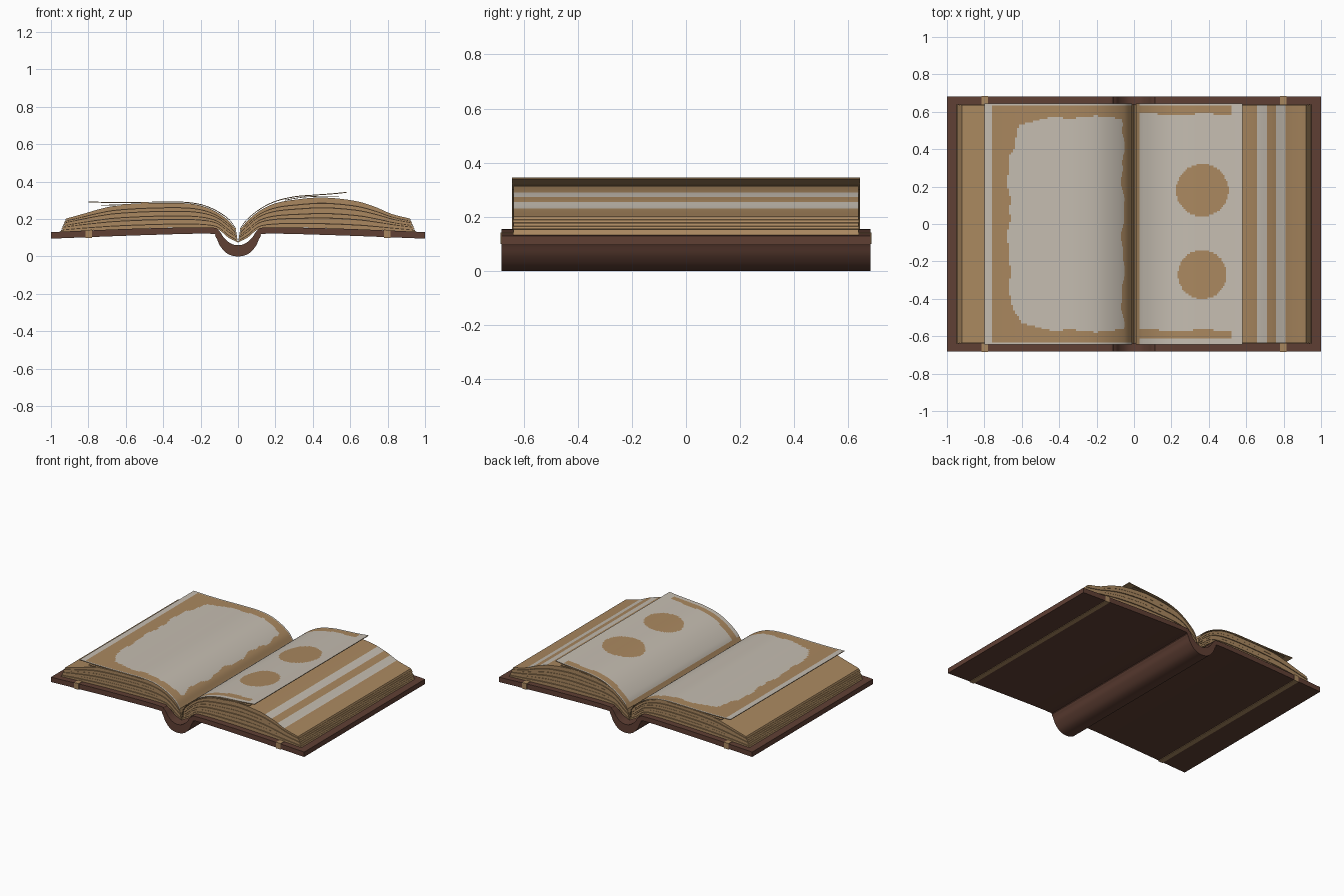
import bpy, bmesh, math
from mathutils import Vector

if "Cube" in bpy.data.objects:
    bpy.data.objects.remove(bpy.data.objects["Cube"])


def material(name, rgb):
    m = bpy.data.materials.new(name)
    m.diffuse_color = (*rgb, 1)
    m.use_nodes = True
    m.node_tree.nodes["Principled BSDF"].inputs["Base Color"].default_value = m.diffuse_color
    return m


LEATHER = material("brown leather", (0.115, 0.050, 0.034))
TAN = material("aged tan paper", (0.40, 0.245, 0.115))
PALE = material("pale paper", (0.56, 0.51, 0.44))
SHADOW = material("dark page gaps", (0.10, 0.060, 0.032))


def smooth(pts, n):
    """Catmull-Rom curve through x,z points, n steps per span."""
    p = [Vector(q) for q in pts]
    p = [2 * p[0] - p[1]] + p + [2 * p[-1] - p[-2]]
    out = []
    for i in range(1, len(p) - 2):
        a, b, c, d = p[i - 1:i + 3]
        for k in range(n):
            t = k / n
            out.append(0.5 * (2 * b + (c - a) * t + (2 * a - 5 * b + 4 * c - d) * t * t
                              + (3 * b - a - 3 * c + d) * t ** 3))
    return out + [p[-2]]


def slab(name, top, bottom, half_y, mats, ny=1, rule=None, side=1):
    """Solid between two matching x,z curves, stretched along y."""
    bm = bmesh.new()
    rows = [[[bm.verts.new((side * p[0], -half_y + 2 * half_y * j / ny, p[1]))
              for p in curve] for j in range(ny + 1)] for curve in (top, bottom)]
    up, low = rows
    n = len(top)
    for j in range(ny):
        for i in range(n - 1):
            f = bm.faces.new((up[j][i], up[j][i + 1], up[j + 1][i + 1], up[j + 1][i]))
            if rule:
                c = f.calc_center_median()
                f.material_index = rule(c.x, c.y)
            bm.faces.new((low[j][i], low[j + 1][i], low[j + 1][i + 1], low[j][i + 1]))
        for i in (0, n - 1):
            bm.faces.new((up[j][i], up[j + 1][i], low[j + 1][i], low[j][i]))
    for j in (0, ny):
        for i in range(n - 1):
            bm.faces.new((up[j][i], low[j][i], low[j][i + 1], up[j][i + 1]))
    bmesh.ops.recalc_face_normals(bm, faces=bm.faces)
    me = bpy.data.meshes.new(name)
    bm.to_mesh(me)
    bm.free()
    for m in mats:
        me.materials.append(m)
    ob = bpy.data.objects.new(name, me)
    bpy.context.collection.objects.link(ob)
    return ob


def mirrored(half):
    return [(-x, z) for x, z in half[:0:-1]] + half


# Cover: two boards and a rounded spine in one bent profile
cover_top = [(0, 0.06), (0.04, 0.07), (0.075, 0.10), (0.105, 0.14), (0.16, 0.155),
             (0.5, 0.15), (0.8, 0.139), (1, 0.13)]
cover_low = [(0, 0), (0.055, 0.014), (0.095, 0.055), (0.12, 0.105), (0.16, 0.122),
             (0.5, 0.114), (0.8, 0.103), (1, 0.095)]
cover = slab("cover", smooth(mirrored(cover_top), 5), smooth(mirrored(cover_low), 5),
             0.682, [LEATHER])
bevel = cover.modifiers.new("rounded rim", 'BEVEL')
bevel.width, bevel.segments = 0.012, 3
bevel.limit_method, bevel.angle_limit = 'ANGLE', math.radians(50)

# Tan bands wrapped round each board
for side, word in ((-1, "left"), (1, "right")):
    slab(word + "_cover_band", [(0.78, 0.143), (0.815, 0.142)],
         [(0.78, 0.100), (0.815, 0.099)], 0.685, [TAN], side=side)

# Page blocks: leaves blended between a lowest and a highest curve
block_low = [(0.0, 0.075), (0.05, 0.10), (0.11, 0.145), (0.2, 0.155), (0.35, 0.154),
             (0.5, 0.15), (0.65, 0.145), (0.75, 0.141), (0.85, 0.137), (0.95, 0.131)]
block_high = {
    "left": [(0.012, 0.145), (0.055, 0.195), (0.12, 0.24), (0.2, 0.272), (0.3, 0.285),
             (0.5, 0.282), (0.66, 0.270), (0.74, 0.253), (0.82, 0.23), (0.92, 0.202)],
    "right": [(0.012, 0.145), (0.055, 0.195), (0.12, 0.247), (0.2, 0.284), (0.3, 0.303),
              (0.45, 0.315), (0.62, 0.298), (0.73, 0.266), (0.82, 0.228), (0.92, 0.202)]}


def stripes(x, y):
    return int(0.66 < x < 0.71 or 0.755 < x < 0.81)


LAYERS = 6
for side, word in ((-1, "left"), (1, "right")):
    low, high = smooth(block_low, 10), smooth(block_high[word], 10)

    def blend(t):
        return [a.lerp(b, t) for a, b in zip(low, high)]

    for k in range(LAYERS):
        top_layer = k == LAYERS - 1
        slab(f"{word}_leaves_{k + 1}", blend(1 if top_layer else (k + 0.88) / LAYERS),
             blend(k / LAYERS), 0.64 - 0.003 * (k % 2), [TAN, PALE],
             rule=stripes if top_layer and side > 0 else None, side=side)
    core = [(a.lerp(b, 0.04), a.lerp(b, 0.95)) for a, b in zip(low, high)][2:-1]
    slab(word + "_page_core", [c[1] for c in core], [c[0] for c in core],
         0.63, [SHADOW], side=side)


# Open pages with painted areas chosen by position
def left_paint(x, y):
    wave = 0.008 * math.sin(19 * y) + 0.004 * math.sin(47 * y + 1)
    corner = max(0, abs(y) - 0.36)
    edge = -0.67 + wave + 0.35 * corner + (0.9 * max(0, abs(y) - 0.53)) * 4
    panel = edge < x < -0.06 + wave and abs(y) < 0.572 + 0.006 * math.sin(23 * x)
    return int(x < -0.76 or panel or abs(y) > 0.633)


def right_paint(x, y):
    spot = (math.hypot(x - 0.365, y - 0.18) < 0.14
            or math.hypot(x - 0.365, y + 0.27) < 0.13)
    wave = 0.006 * math.sin(21 * x)
    frame = x < 0.52 and (0.585 + wave < y < 0.63 or -0.615 < y < -0.57 + wave)
    return int(not (spot or frame or x < 0.03))


def sheet(name, pts, thick, side, rule, ny):
    top = smooth(pts, 12)
    low = [(p[0], p[1] - thick) for p in top]
    return slab(name, top, low, 0.643, [TAN, PALE], ny, rule, side)


sheet("left_open_page", [(0.012, 0.152), (0.05, 0.202), (0.12, 0.249), (0.2, 0.28),
                         (0.3, 0.293), (0.42, 0.293), (0.55, 0.291), (0.68, 0.291),
                         (0.8, 0.294)], 0.005, -1, left_paint, 128)
sheet("left_under_page", [(0.3, 0.287), (0.5, 0.285), (0.62, 0.279), (0.73, 0.275)],
      0.004, -1, None, 1)
sheet("right_open_page", [(0.012, 0.152), (0.05, 0.202), (0.12, 0.257), (0.2, 0.297),
                          (0.3, 0.321), (0.4, 0.330), (0.5, 0.337), (0.58, 0.345)],
      0.005, 1, right_paint, 128)
sheet("right_under_page", [(0.25, 0.303), (0.35, 0.319), (0.45, 0.324), (0.54, 0.324)],
      0.004, 1, None, 1)

# Smooth shading with crisp edges
for ob in bpy.context.collection.objects:
    ob.select_set(True)
bpy.context.view_layer.objects.active = cover
bpy.ops.object.shade_smooth_by_angle(angle=math.radians(35))
